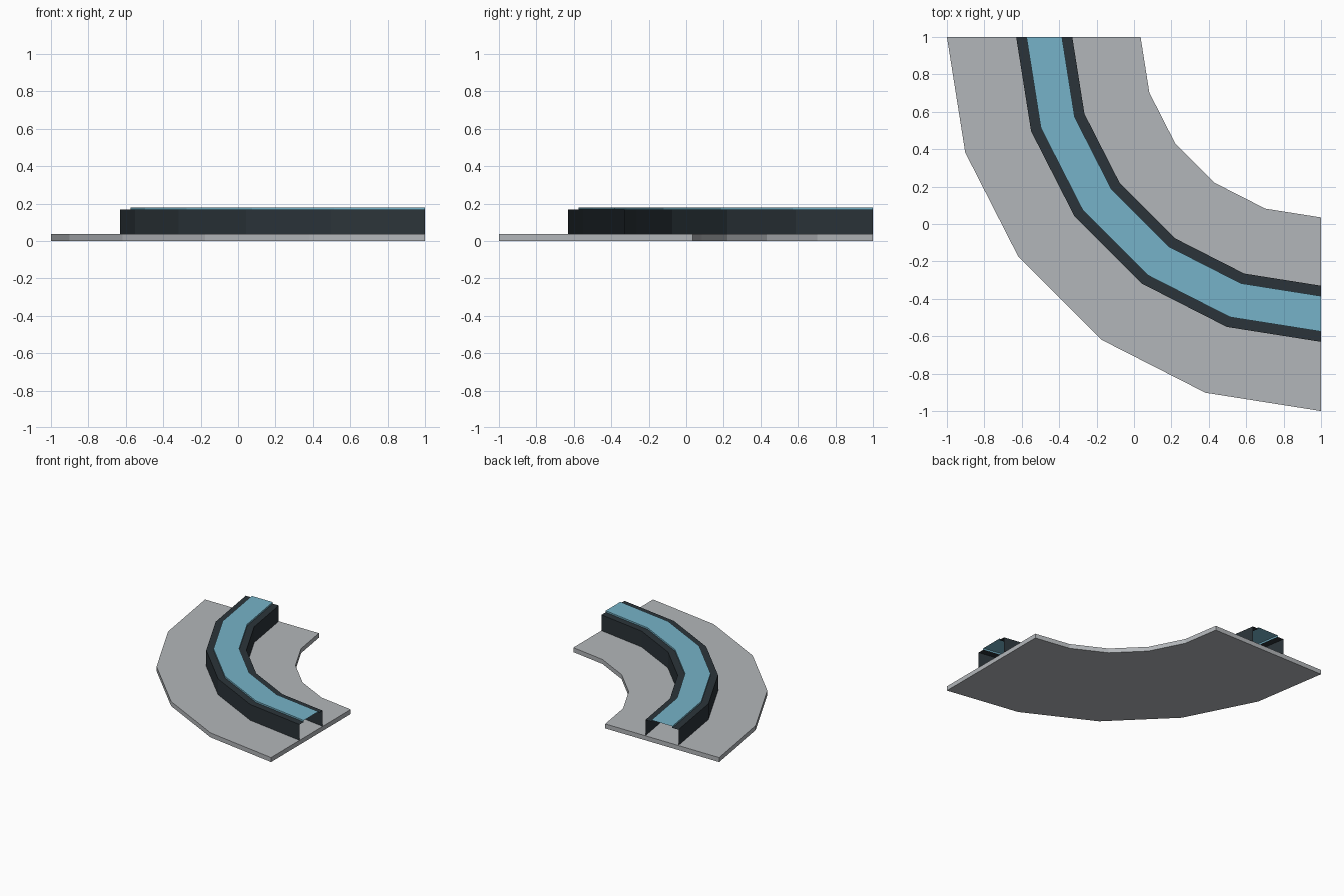
import bpy
import bmesh
from math import radians
from mathutils import Vector

if "Cube" in bpy.data.objects:
    bpy.data.objects.remove(bpy.data.objects["Cube"], do_unlink=True)

CENTRE = Vector((1, 1, 0))
STEPS = 5
SLAB_TOP, WALL_TOP, STRIP_TOP = 0.037, 0.167, 0.18


def material(name, colour):
    mat = bpy.data.materials.new(name)
    mat.use_nodes = True
    mat.diffuse_color = (*colour, 1)
    mat.node_tree.nodes["Principled BSDF"].inputs["Base Color"].default_value = (*colour, 1)
    return mat


def sweep(name, profile, mat, closed=False):
    """Turn a (radius, height) profile through a quarter circle of flat segments."""
    bm = bmesh.new()
    verts = [bm.verts.new((CENTRE.x - r, CENTRE.y, z)) for r, z in profile]
    edges = [bm.edges.new(pair) for pair in zip(verts, verts[1:])]
    if closed:
        edges.append(bm.edges.new((verts[-1], verts[0])))
    bmesh.ops.spin(bm, geom=verts + edges, cent=CENTRE, axis=(0, 0, 1),
                   angle=radians(90), steps=STEPS)
    if closed:
        bmesh.ops.holes_fill(bm, edges=[e for e in bm.edges if e.is_boundary], sides=0)
    bmesh.ops.recalc_face_normals(bm, faces=bm.faces)
    # Make the highest faces point up
    bm.normal_update()
    top = max(bm.faces, key=lambda f: f.calc_center_median().z)
    if top.normal.z < 0:
        bmesh.ops.reverse_faces(bm, faces=bm.faces)
    mesh = bpy.data.meshes.new(name)
    bm.to_mesh(mesh)
    bm.free()
    mesh.materials.append(mat)
    obj = bpy.data.objects.new(name, mesh)
    bpy.context.collection.objects.link(obj)
    return obj


grey = material("light grey", (0.45, 0.47, 0.49))
dark = material("dark slate", (0.024, 0.034, 0.041))
blue = material("soft blue", (0.18, 0.45, 0.58))

# Curved floor slab
sweep("floor_slab", [(2, 0), (2, SLAB_TOP), (0.965, SLAB_TOP), (0.965, 0)], grey, closed=True)

# Hollow channel: thin side walls, each with a rim folded in along the top
for name, wall, lip in (("outer_wall", 1.63, 1.575), ("inner_wall", 1.33, 1.385)):
    sweep(name, [(wall, SLAB_TOP), (wall, WALL_TOP), (lip, WALL_TOP)], dark)

# Raised strip covering the channel, open underneath
sweep("top_strip", [(1.575, WALL_TOP), (1.575, STRIP_TOP),
                    (1.385, STRIP_TOP), (1.385, WALL_TOP)], blue)
